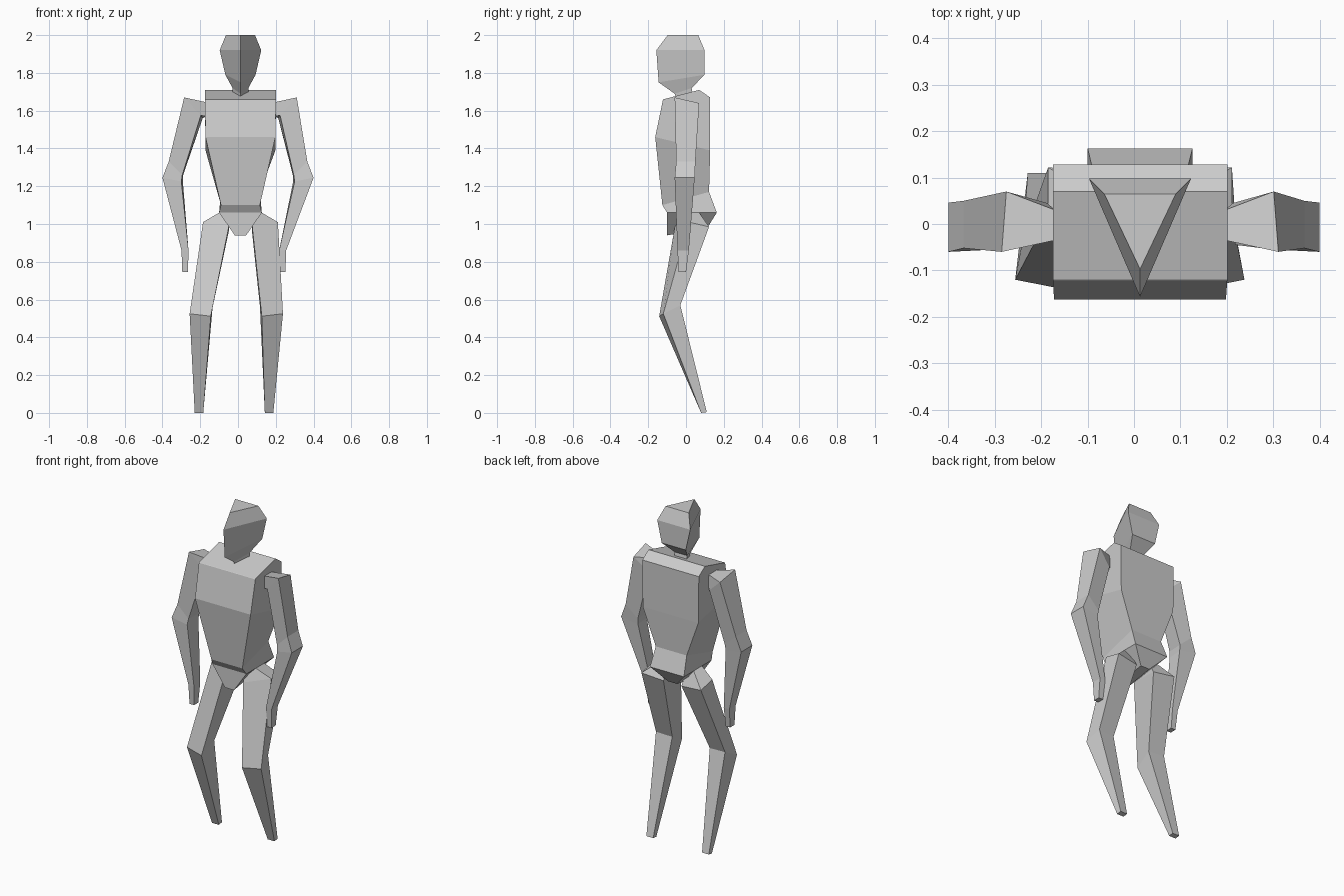
import bpy, bmesh

grey = bpy.data.materials.new("plain grey")
grey.diffuse_color = (0.6, 0.6, 0.6, 1)


def loft(name, rings):
    """Skin a list of equal-length point rings and cap both ends."""
    bm = bmesh.new()
    rows = [[bm.verts.new(p) for p in r] for r in rings]
    n = len(rows[0])
    for a, b in zip(rows, rows[1:]):
        for i in range(n):
            j = (i + 1) % n
            bm.faces.new((a[i], a[j], b[j], b[i]))
    bm.faces.new(rows[0])
    bm.faces.new(rows[-1])
    bmesh.ops.recalc_face_normals(bm, faces=bm.faces)
    me = bpy.data.meshes.new(name)
    bm.to_mesh(me)
    bm.free()
    me.materials.append(grey)
    ob = bpy.data.objects.new(name, me)
    bpy.context.collection.objects.link(ob)


C = 0.013  # body midline


def quad(wf, yf, zf, wb, yb, zb):
    """Symmetric ring: front half-width, y, z, then back half-width, y, z."""
    return [(C - wf, yf, zf), (C + wf, yf, zf), (C + wb, yb, zb), (C - wb, yb, zb)]


def tri(w, yb, zb, yf, zf):
    """Wedge ring: two back corners and one front point."""
    return [(C - w, yb, zb), (C + w, yb, zb), (C, yf, zf)]


# Torso: shoulders, chest, waist, belt
loft("torso", [
    quad(0.188, -0.12, 1.66, 0.188, 0.07, 1.71),
    quad(0.188, -0.122, 1.658, 0.188, 0.128, 1.67),
    quad(0.185, -0.163, 1.46, 0.185, 0.128, 1.39),
    quad(0.103, -0.125, 1.10, 0.103, 0.122, 1.17),
    quad(0.113, -0.10, 1.06, 0.113, 0.163, 1.06),
])
# Pelvis wedge
loft("pelvis", [
    quad(0.113, -0.10, 1.06, 0.113, 0.163, 1.06),
    quad(0.03, -0.10, 0.94, 0.03, 0.11, 0.975),
])
# Three-sided head and neck
loft("head", [
    tri(0.077, 0.065, 2.0, -0.097, 2.0),
    tri(0.11, 0.098, 1.92, -0.157, 1.92),
    tri(0.08, 0.098, 1.79, -0.145, 1.75),
    tri(0.042, 0.03, 1.72, -0.06, 1.69),
    tri(0.042, 0.04, 1.66, -0.05, 1.66),
])

# Limbs: rings run outer front, outer back, inner back, inner front.
# The hands and legs hang slightly to one side of the midline.
for side, s in (("left", 1), ("right", -1)):
    def place(rings, shifts):
        return [[(C + s * x + d, y, z) for x, y, z in r] for r, d in zip(rings, shifts)]

    loft(side + "_arm", place([
        [(.183, -.035, 1.645), (.183, .03, 1.645), (.183, .03, 1.57), (.183, -.035, 1.57)],
        [(.298, -.06, 1.67), (.288, .07, 1.64), (.20, .045, 1.56), (.21, -.04, 1.575)],
        [(.367, -.052, 1.33), (.367, .05, 1.33), (.29, .045, 1.26), (.295, -.05, 1.26)],
        [(.40, -.06, 1.245), (.40, .046, 1.245), (.292, .04, 1.225), (.30, -.055, 1.225)],
        [(.277, -.045, .86), (.277, .015, .86), (.24, .015, .86), (.24, -.045, .86)],
        [(.273, -.04, .745), (.273, 0, .745), (.243, 0, .745), (.243, -.04, .745)],
    ], (0, 0, -.013, -.013, -.035, -.035)))

    loft(side + "_leg", place([
        [(.113, -.01, 1.06), (.113, .07, 1.06), (.06, .07, 1.04), (.06, -.03, 1.04)],
        [(.198, .015, 1.01), (.198, .122, .985), (.06, .11, .97), (.063, -.06, .98)],
        [(.247, -.12, .525), (.23, -.03, .57), (.125, -.035, .565), (.135, -.142, .512)],
        [(.208, .08, 0), (.208, .11, .004), (.163, .11, .004), (.163, .08, 0)],
    ], (0, 0, -.022, -.034)))
